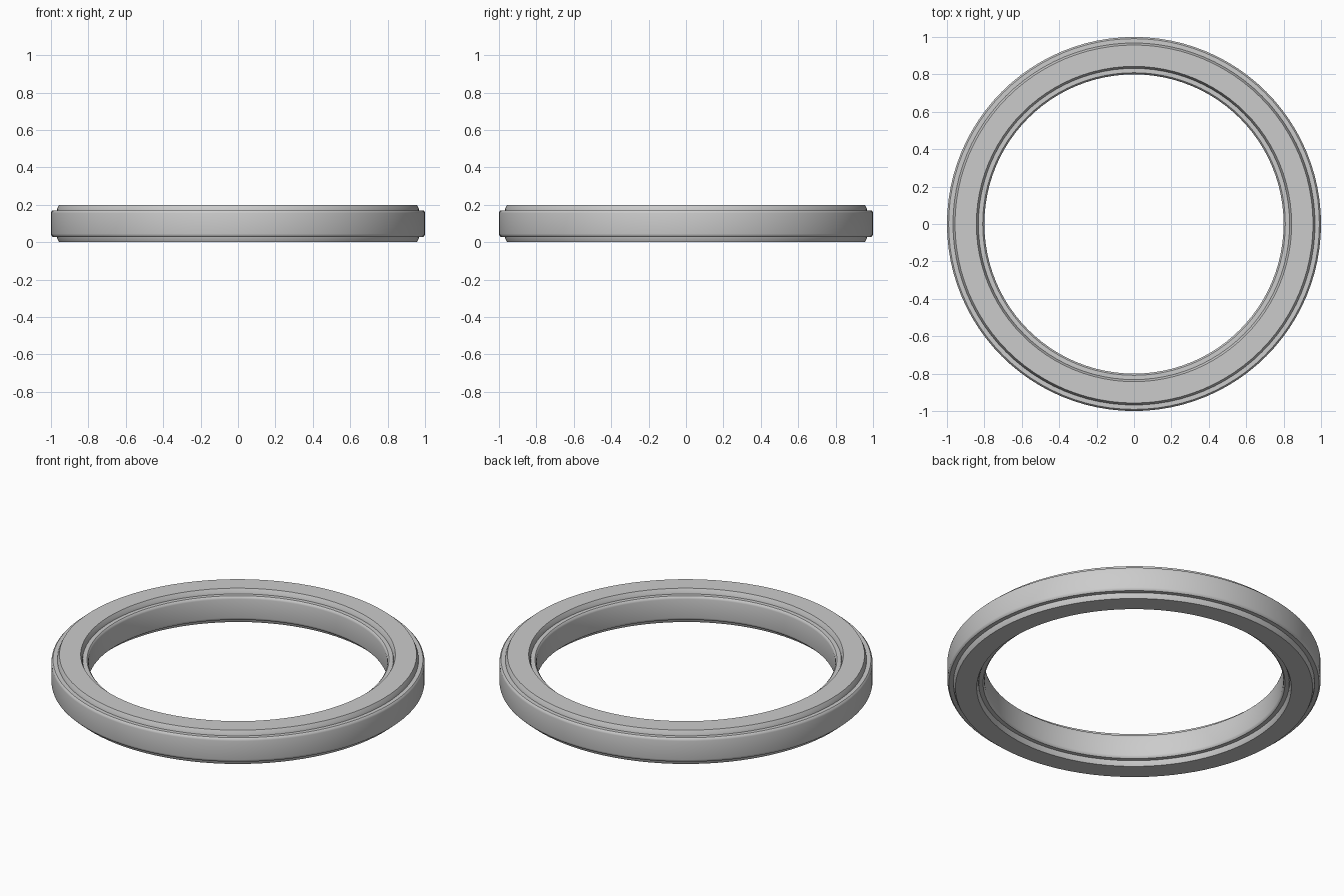
import bpy
import bmesh
from math import pi, radians

cube = bpy.data.objects.get("Cube")
if cube:
    bpy.data.objects.remove(cube)

grey = bpy.data.materials.new("plain_grey")
grey.use_nodes = True
colour = (0.6, 0.6, 0.6, 1.0)
grey.diffuse_color = colour
grey.node_tree.nodes["Principled BSDF"].inputs["Base Color"].default_value = colour

SEGMENTS = 96
MID_RADIUS = 0.9
MID_HEIGHT = 0.1

# One quarter of the cross-section: outer wall, rounded corner, shoulder, raised band
quarter = [(0.1, 0.055), (0.098, 0.064), (0.091, 0.071),
           (0.068, 0.071), (0.066, 0.082), (0.057, 0.1)]
upper = quarter + [(-r, z) for r, z in reversed(quarter)]
section = upper + [(r, -z) for r, z in reversed(upper)]

# Sweep the section around the vertical axis
bm = bmesh.new()
verts = [bm.verts.new((MID_RADIUS + r, 0, MID_HEIGHT + z)) for r, z in section]
edges = [bm.edges.new((v, verts[i - 1])) for i, v in enumerate(verts)]
bmesh.ops.spin(bm, geom=verts + edges, cent=(0, 0, 0), axis=(0, 0, 1),
               angle=2 * pi, steps=SEGMENTS, use_duplicate=False)
bmesh.ops.remove_doubles(bm, verts=bm.verts, dist=0.0005)
bmesh.ops.recalc_face_normals(bm, faces=bm.faces)

mesh = bpy.data.meshes.new("stepped_ring")
bm.to_mesh(mesh)
bm.free()
mesh.materials.append(grey)
ring = bpy.data.objects.new("stepped_ring", mesh)
bpy.context.collection.objects.link(ring)

# Smooth walls with crisp steps
bpy.context.view_layer.objects.active = ring
ring.select_set(True)
bpy.ops.object.shade_smooth_by_angle(angle=radians(35))
